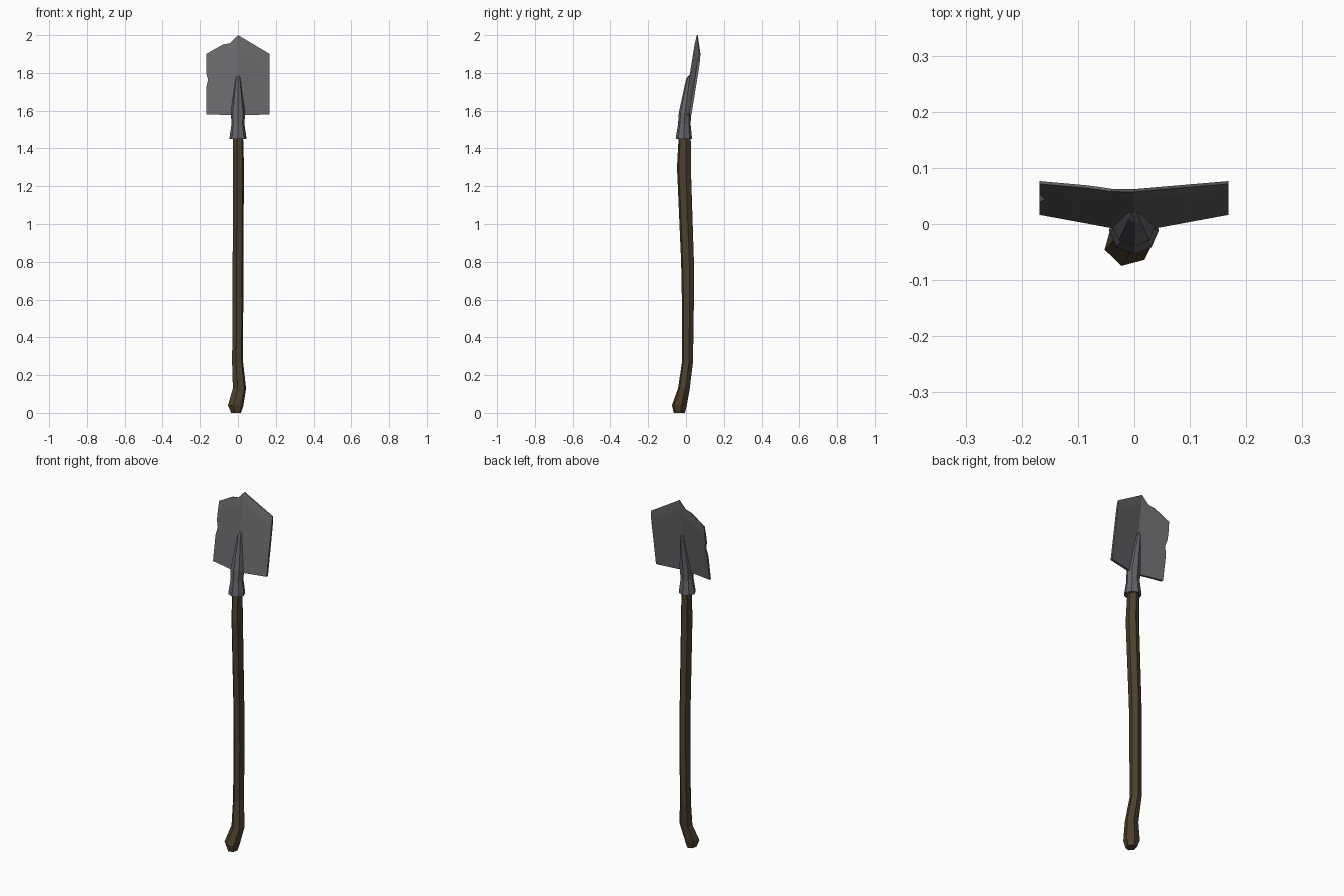
import bpy, bmesh, math

if "Cube" in bpy.data.objects:
    bpy.data.objects.remove(bpy.data.objects["Cube"])

def material(name, rgb):
    m = bpy.data.materials.new(name)
    m.diffuse_color = (*rgb, 1)
    m.use_nodes = True
    m.node_tree.nodes["Principled BSDF"].inputs["Base Color"].default_value = m.diffuse_color
    return m

WOOD = material("dark_wood", (0.075, 0.05, 0.026))
STEEL = material("grey_steel", (0.14, 0.135, 0.145))
IRON = material("socket_iron", (0.13, 0.13, 0.145))

def finish(name, bm, mat):
    bmesh.ops.recalc_face_normals(bm, faces=bm.faces)
    mesh = bpy.data.meshes.new(name)
    bm.to_mesh(mesh)
    bm.free()
    mesh.materials.append(mat)
    ob = bpy.data.objects.new(name, mesh)
    bpy.context.collection.objects.link(ob)
    return ob

def loft(name, stations, sides, start, mat):
    """Rings given as (z, x centre, y centre, x radius, y radius)."""
    bm = bmesh.new()
    rings = []
    for z, cx, cy, rx, ry in stations:
        angles = [start + math.tau * k / sides for k in range(sides)]
        rings.append([bm.verts.new((cx + rx * math.cos(a), cy + ry * math.sin(a), z))
                      for a in angles])
    for a, b in zip(rings, rings[1:]):
        for i in range(sides):
            j = (i + 1) % sides
            bm.faces.new((a[i], a[j], b[j], b[i]))
    bm.faces.new(rings[0])
    bm.faces.new(rings[-1])
    return finish(name, bm, mat)

# Crooked wooden handle, six sides
loft("handle", [
    (0.00, -0.010, -0.035, 0.027, 0.030),
    (0.04, -0.012, -0.035, 0.042, 0.041),
    (0.13, 0.008, -0.011, 0.036, 0.032),
    (0.27, -0.002, 0.008, 0.030, 0.030),
    (0.60, 0.000, 0.010, 0.029, 0.033),
    (0.80, 0.000, 0.008, 0.029, 0.035),
    (1.30, 0.003, -0.011, 0.030, 0.038),
    (1.50, 0.000, -0.006, 0.027, 0.032)], 6, math.radians(15), WOOD)

# Flared socket tapering up both sides of the blade, eight sides
loft("socket", [
    (1.45, 0, -0.011, 0.045, 0.043),
    (1.47, 0, -0.011, 0.043, 0.041),
    (1.53, 0, -0.009, 0.034, 0.033),
    (1.59, 0, -0.005, 0.038, 0.033),
    (1.77, 0, 0.024, 0.014, 0.023),
    (1.79, 0, 0.029, 0.008, 0.012)], 8, math.radians(-90), IRON)

# Folded blade: columns of (x, bottom z, top z), thinned along the top edge
columns = [(-0.168, 1.58, 1.90), (-0.08, 1.578, 1.95), (-0.04, 1.576, 1.958),
           (0.0, 1.575, 2.0), (0.168, 1.58, 1.90)]
bm = bmesh.new()
front, back = [], []
for c, (x, low, high) in enumerate(columns):
    f, b = [], []
    for r, z in enumerate((low, 1.72, 1.765, 1.80, high - 0.05, high)):
        px = x
        if c == 0 and r == 2:          # nick in the left edge
            px = x + 0.010
        y = 0.16 * (z - 1.58) - 0.014 + 0.18 * abs(px)
        inset = 0.004 if r == 5 else 0
        f.append(bm.verts.new((px, y + inset, z)))
        b.append(bm.verts.new((px, y + 0.013 - inset, z)))
    front.append(f)
    back.append(b)
nc, nr = len(columns), 6
for c in range(nc - 1):
    for r in range(nr - 1):
        for g in (front, back):
            bm.faces.new((g[c][r], g[c + 1][r], g[c + 1][r + 1], g[c][r + 1]))
rim = [(c, 0) for c in range(nc)] + [(nc - 1, r) for r in range(1, nr)]
rim += [(c, nr - 1) for c in range(nc - 2, -1, -1)] + [(0, r) for r in range(nr - 2, 0, -1)]
for (c, r), (d, s) in zip(rim, rim[1:] + rim[:1]):
    bm.faces.new((front[c][r], front[d][s], back[d][s], back[c][r]))
finish("blade", bm, STEEL)
